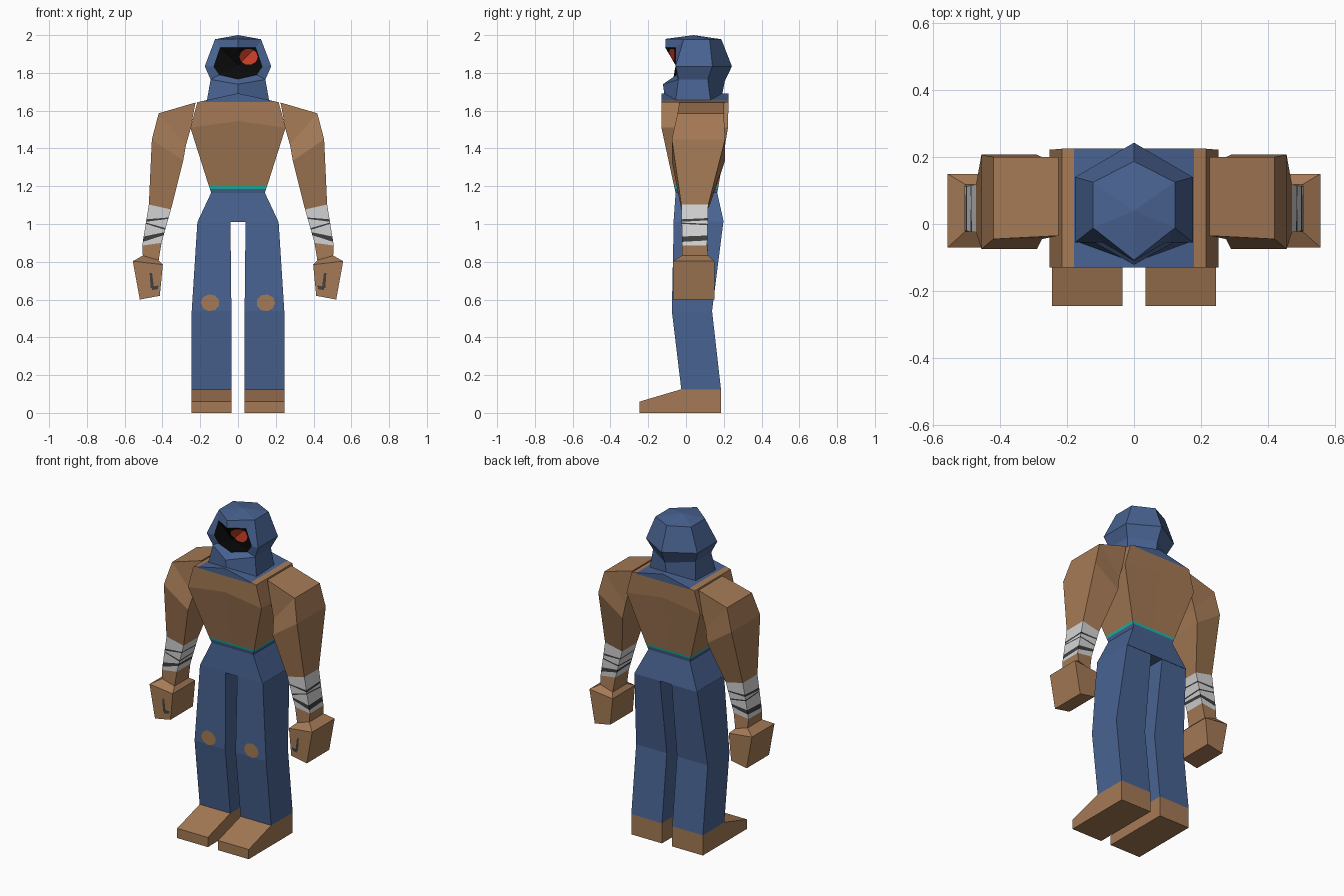
import bpy, bmesh, math
from mathutils import Vector

if "Cube" in bpy.data.objects:
    bpy.data.objects.remove(bpy.data.objects["Cube"])


def material(name, r, g, b):
    m = bpy.data.materials.new(name)
    m.diffuse_color = (r, g, b, 1)
    m.use_nodes = True
    m.node_tree.nodes["Principled BSDF"].inputs["Base Color"].default_value = m.diffuse_color
    return m


BLUE = material("denim_blue", 0.066, 0.124, 0.285)
SKIN = material("tan_skin", 0.376, 0.195, 0.092)
WRAP = material("bandage_grey", 0.66, 0.66, 0.66)
DARK = material("dark_grey", 0.05, 0.05, 0.05)
BLACK = material("black", 0.003, 0.003, 0.003)
RED = material("eye_red", 0.70, 0.055, 0.022)
TEAL = material("teal_trim", 0.013, 0.485, 0.40)


def finish(name, bm, mats, mirror=False):
    bmesh.ops.recalc_face_normals(bm, faces=bm.faces[:])
    me = bpy.data.meshes.new(name)
    bm.to_mesh(me)
    bm.free()
    ob = bpy.data.objects.new(name, me)
    bpy.context.collection.objects.link(ob)
    for m in mats:
        me.materials.append(m)
    if mirror:
        ob.modifiers.new("mirror", 'MIRROR')
    return ob


def loft(rings, bands=None, caps=True):
    """Join rings of equal point count with side faces; bands gives a material per step."""
    bm = bmesh.new()
    vs = [[bm.verts.new(p) for p in r] for r in rings]
    n = len(rings[0])
    for i in range(len(rings) - 1):
        for j in range(n):
            k = (j + 1) % n
            f = bm.faces.new((vs[i][j], vs[i][k], vs[i + 1][k], vs[i + 1][j]))
            f.material_index = bands[i] if bands else 0
    if caps:
        bm.faces.new(vs[0])
        bm.faces.new(vs[-1])
    return bm


def rect(x0, x1, y0, y1, z0, z1=None):
    """Four corners; z0 is the height at x0, z1 the height at x1."""
    z1 = z0 if z1 is None else z1
    return [(x0, y0, z0), (x1, y0, z1), (x1, y1, z1), (x0, y1, z0)]


def plate(name, pts, mat, mirror=True):
    """Thin painted detail facing the front."""
    bm = bmesh.new()
    bm.faces.new([bm.verts.new(p) for p in pts])
    ob = finish(name, bm, [mat], mirror)
    if ob.data.polygons[0].normal.y > 0:
        ob.data.flip_normals()
    return ob


# Shoes: side profile stretched across the width
profile = [(0.185, 0), (-0.245, 0), (-0.245, 0.06), (-0.025, 0.125), (0.185, 0.125)]
finish("shoe", loft([[(x, y, z) for y, z in profile] for x in (0.035, 0.245)]), [SKIN], True)

# Trouser legs and knee holes
finish("trouser_leg", loft([
    rect(0.035, 0.245, -0.025, 0.185, 0.125),
    rect(0.035, 0.245, -0.075, 0.138, 0.54),
    rect(0.040, 0.215, -0.065, 0.198, 1.012)]), [BLUE], True)
plate("knee_hole", [(0.147 + 0.05 * math.cos(a), -0.079, 0.583 + 0.045 * math.sin(a))
                    for a in [math.tau * i / 9 for i in range(9)]], SKIN)

# Hips
finish("hips", loft([
    rect(-0.215, 0.215, -0.066, 0.20, 1.01),
    rect(-0.142, 0.142, -0.055, 0.165, 1.166)]), [BLUE])


# Torso: six-point rings with a raised centre line, closed by a gabled top
def torso_ring(w, y0, y1, z, zm):
    return [(-w, y0, z), (0, y0, zm), (w, y0, z), (w, y1, z), (0, y1, zm), (-w, y1, z)]


bm = loft([torso_ring(0.142, -0.055, 0.165, 1.165, 1.165),
           torso_ring(0.149, -0.060, 0.169, 1.186, 1.186),
           torso_ring(0.154, -0.063, 0.172, 1.200, 1.200),
           torso_ring(0.252, -0.130, 0.222, 1.510, 1.545),
           torso_ring(0.215, -0.130, 0.225, 1.645, 1.692)],
          [0, 1, 2, 2], caps=False)
bm.verts.ensure_lookup_table()
top = bm.verts[-6:]
for ids in ((0, 1, 4, 5), (1, 2, 3, 4)):
    bm.faces.new([top[i] for i in ids]).material_index = 2
for co, no in (((0.18, 0, 0), (1, 0, 0)), ((-0.18, 0, 0), (1, 0, 0)), ((0, 0, 1.645), (0, 0, 1))):
    geom = [f for f in bm.faces if f.calc_center_median().z > 1.55]
    edges = list({e for f in geom for e in f.edges})
    verts = list({v for f in geom for v in f.verts})
    bmesh.ops.bisect_plane(bm, geom=geom + edges + verts, plane_co=co, plane_no=no)
for f in bm.faces:  # cloth collar around the neck
    c = f.calc_center_median()
    if c.z > 1.646 and abs(c.x) < 0.18:
        f.material_index = 0
finish("torso", bm, [BLUE, TEAL, SKIN])

# Upper arms, from the shoulder to the top of the bandage
finish("upper_arm", loft([
    rect(0.225, 0.252, -0.035, 0.20, 1.643, 1.50)[:],
    rect(0.420, 0.275, -0.045, 0.20, 1.586, 1.42),
    rect(0.456, 0.290, -0.075, 0.207, 1.448, 1.335),
    rect(0.472, 0.355, -0.025, 0.118, 1.103, 1.077)]), [SKIN], True)


# Bandaged forearm with slanted dark gaps between the wraps
def forearm_ring(t, tilt=0.0):
    a = rect(0.472, 0.355, -0.025, 0.118, 1.103, 1.077)
    b = rect(0.507, 0.405, -0.020, 0.112, 0.886, 0.900)
    slant = (tilt, -tilt, -0.5 * tilt, 0.5 * tilt)
    return [Vector(p).lerp(Vector(q), t + s) for p, q, s in zip(a, b, slant)]


cuts = [(0, 0), (0.30, 0.06), (0.35, 0.07), (0.50, -0.06), (0.54, -0.07),
        (0.73, 0.05), (0.84, 0.07), (1, 0)]
finish("forearm_bandage", loft([forearm_ring(*c) for c in cuts],
                               [0, 1, 0, 1, 0, 1, 0]), [WRAP, DARK], True)

# Wrist and fist
finish("hand", loft([
    rect(0.507, 0.405, -0.020, 0.112, 0.886, 0.900),
    rect(0.504, 0.420, -0.022, 0.118, 0.833, 0.808),
    rect(0.557, 0.398, -0.070, 0.150, 0.803, 0.785),
    rect(0.520, 0.414, -0.070, 0.150, 0.600, 0.620)]), [SKIN], True)
plate("hand_mark_long", [(0.455, -0.073, 0.74), (0.468, -0.073, 0.74),
                         (0.462, -0.073, 0.66), (0.445, -0.073, 0.665)], DARK)
plate("hand_mark_short", [(0.420, -0.073, 0.675), (0.455, -0.073, 0.668),
                          (0.455, -0.073, 0.65), (0.425, -0.073, 0.655)], DARK)

# Hood: one half (front, front side, back side, back at each level), mirrored
R0 = [(0, -0.115, 1.69), (0.165, -0.055, 1.652), (0.158, 0.13, 1.652), (0, 0.19, 1.68)]
R1 = [(0, -0.122, 1.74), (0.145, -0.040, 1.765), (0.145, 0.115, 1.765), (0, 0.205, 1.755)]
R2 = [(0.176, -0.055, 1.835), (0.176, 0.14, 1.835), (0, 0.243, 1.835)]
R3 = [(0, -0.108, 1.98), (0.122, -0.012, 1.978), (0.122, 0.125, 1.978), (0, 0.187, 1.978)]
APEX = (0, 0.04, 2.0)
# Face opening, bottom to top, and the middle of the face
O = [(0, -0.068, 1.767), (0.10, -0.050, 1.79), (0.13, -0.050, 1.833),
     (0.095, -0.055, 1.935), (0, -0.110, 1.935)]
MID = (0, -0.055, 1.84)

hood = [(R0[i], R0[i + 1], R1[i + 1], R1[i]) for i in range(3)]
hood += [(R1[i + 1], R1[i + 2], R2[i + 1], R2[i]) for i in range(2)]
hood += [(R2[i], R2[i + 1], R3[i + 2], R3[i + 1]) for i in range(2)]
hood += [(R3[i], R3[i + 1], APEX) for i in range(3)]
hood += [(R1[0], R1[1], O[1], O[0]), (R1[1], R2[0], O[2], O[1]),
         (R2[0], R3[1], O[3], O[2]), (R3[1], R3[0], O[4], O[3])]
face = [(O[0], O[1], MID), (O[1], O[2], MID), (O[2], O[3], MID), (O[3], O[4], MID)]
bm = bmesh.new()
for index, polys in enumerate((hood, face)):
    for side in (1, -1):
        for poly in polys:
            f = bm.faces.new([bm.verts.new((side * x, y, z)) for x, y, z in poly])
            f.material_index = index
bmesh.ops.remove_doubles(bm, verts=bm.verts[:], dist=0.0005)
finish("hood", bm, [BLUE, BLACK])

# Single red eye, folded over the crease of the face
bm = bmesh.new()
bm.faces.new([bm.verts.new((0.056 + 0.049 * math.cos(a), 0, 1.885 + 0.043 * math.sin(a)))
              for a in [math.tau * i / 10 for i in range(10)]])
bmesh.ops.bisect_plane(bm, geom=bm.verts[:] + bm.edges[:] + bm.faces[:],
                       plane_co=(0.095, 0, 1.935), plane_no=(1, 0, -1))
for v in bm.verts:
    slope = -0.110 + 0.579 * (v.co.x + 1.935 - v.co.z)
    v.co.y = min(slope, -0.053) - 0.005
eye = finish("eye", bm, [RED])
if eye.data.polygons[0].normal.y > 0:
    eye.data.flip_normals()
